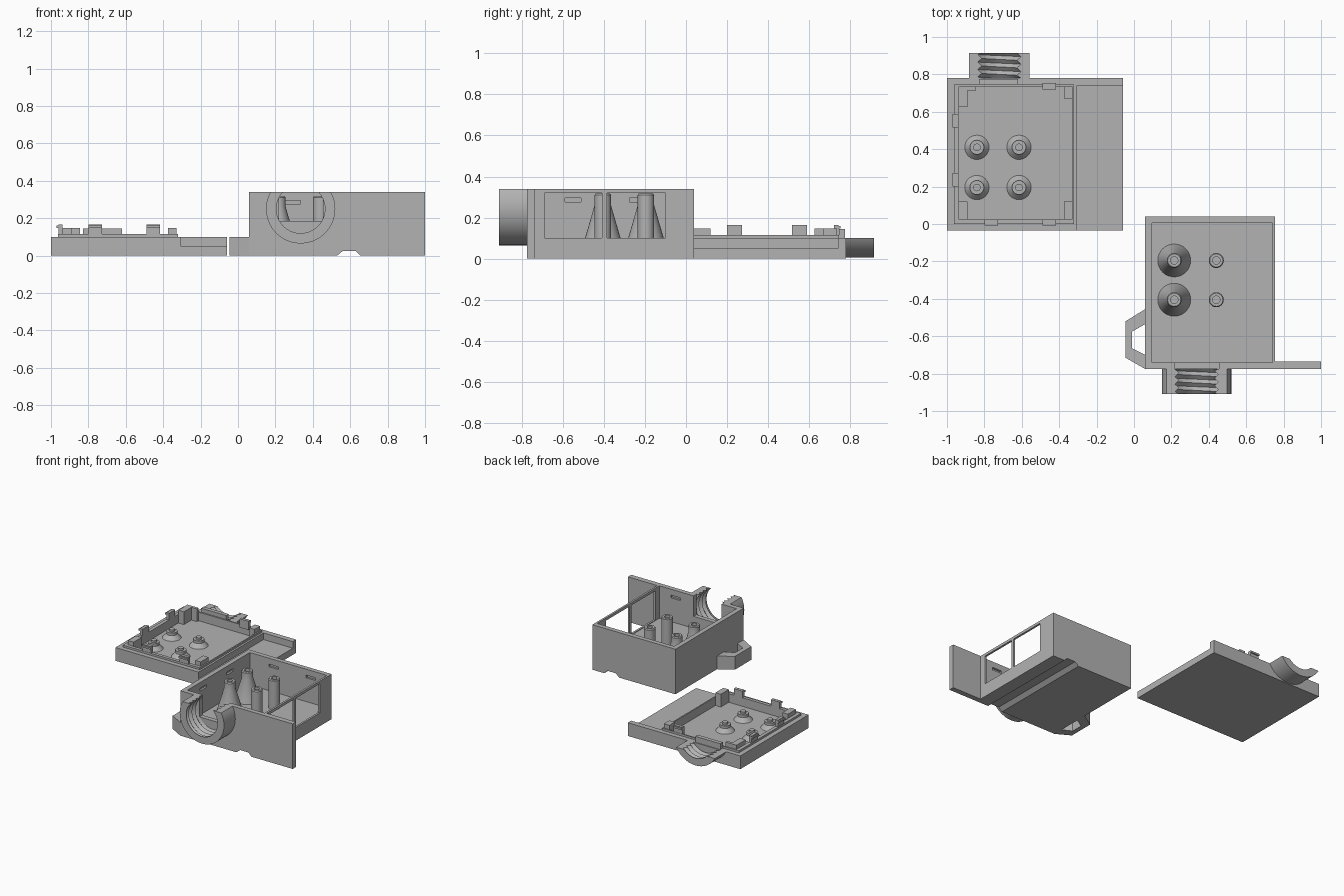
import bpy, bmesh, math
from mathutils import Vector

if "Cube" in bpy.data.objects:
    bpy.data.objects.remove(bpy.data.objects["Cube"])

grey = bpy.data.materials.new("grey plastic")
grey.diffuse_color = (0.45, 0.45, 0.45, 1)
grey.use_nodes = True
grey.node_tree.nodes["Principled BSDF"].inputs["Base Color"].default_value = grey.diffuse_color


def finish(name, bm, smooth=False):
    bmesh.ops.recalc_face_normals(bm, faces=bm.faces)
    me = bpy.data.meshes.new(name)
    bm.to_mesh(me)
    bm.free()
    me.materials.append(grey)
    ob = bpy.data.objects.new(name, me)
    bpy.context.collection.objects.link(ob)
    if smooth:
        bpy.ops.object.select_all(action='DESELECT')
        ob.select_set(True)
        bpy.context.view_layer.objects.active = ob
        bpy.ops.object.shade_smooth_by_angle(angle=math.radians(30))
    return ob


def prism(name, pts, axis, a, b):
    """Extrude a 2D outline along y (points x,z) or z (points x,y)."""
    bm = bmesh.new()
    vs = [bm.verts.new((p, a, q) if axis == 'y' else (p, q, a)) for p, q in pts]
    f = bm.faces.new(vs)
    r = bmesh.ops.extrude_face_region(bm, geom=[f])
    d = Vector((0, b - a, 0)) if axis == 'y' else Vector((0, 0, b - a))
    bmesh.ops.translate(bm, vec=d, verts=[v for v in r['geom'] if isinstance(v, bmesh.types.BMVert)])
    return finish(name, bm)


def box(name, x0, x1, y0, y1, z0, z1):
    return prism(name, [(x0, y0), (x1, y0), (x1, y1), (x0, y1)], 'z', z0, z1)


def boolean(target, others, op):
    bpy.context.view_layer.objects.active = target
    for o in others:
        m = target.modifiers.new(op, 'BOOLEAN')
        m.operation, m.solver, m.object = op, 'EXACT', o
        bpy.ops.object.modifier_apply(modifier=m.name)
        bpy.data.objects.remove(o)


def lathe(name, x, y, profile, n=32):
    """Revolve (radius, z) points about a vertical axis."""
    bm = bmesh.new()
    rings = []
    for r, z in profile:
        rings.append([bm.verts.new((x + r * math.cos(t), y + r * math.sin(t), z))
                      for t in (2 * math.pi * i / n for i in range(n))])
    for a, b in zip(rings, rings[1:]):
        for i in range(n):
            j = (i + 1) % n
            bm.faces.new((a[i], a[j], b[j], b[i]))
    bm.faces.new(rings[-1])
    bm.faces.new(rings[0])
    return finish(name, bm, True)


def threaded_collar(name, cx, cz, y0, y1, top, n=72):
    """Tube along y with a helical inner thread, sliced flat at the top."""
    bm = bmesh.new()
    outer, pitch, rings = 0.185, 0.04, []
    for i in range(n + 1):
        t = 2 * math.pi * i / n - 1.5 * math.pi   # seam at the top, which is sliced off
        c, s = math.cos(t), math.sin(t)
        prof = [(outer, y0)]
        for k in range(-1, 10):
            y = min(max(y0 + (k - 2 * i / n + 1) * pitch / 2, y0), y1)
            prof.append((0.130 if k % 2 else 0.147, y))
        prof.append((outer, y1))
        rings.append([bm.verts.new((cx + r * c, y, cz + r * s)) for r, y in prof])
    for a, b in zip(rings, rings[1:]):
        m = len(a)
        for k in range(m):
            l = (k + 1) % m
            bm.faces.new((a[k], a[l], b[l], b[k]))
    bmesh.ops.remove_doubles(bm, verts=bm.verts, dist=1e-5)
    cut = bmesh.ops.bisect_plane(bm, geom=bm.verts[:] + bm.edges[:] + bm.faces[:],
                                 plane_co=(0, 0, top), plane_no=(0, 0, 1), clear_outer=True)
    edges = [e for e in cut['geom_cut'] if isinstance(e, bmesh.types.BMEdge)]
    bmesh.ops.holes_fill(bm, edges=edges, sides=0)
    return finish(name, bm, True)


# ---- Case: shell with a long front wall and a groove underneath
H, FLOOR = 0.34, 0.095
case = prism("case_shell", [(0.06, -0.775), (1, -0.775), (1, -0.735), (0.755, -0.735),
                            (0.755, 0.04), (0.06, 0.04)], 'z', 0, H)
cutters = [box("cavity", 0.095, 0.74, -0.74, 0.005, FLOOR, 0.5),
           prism("groove", [(0.53, -0.01), (0.53, 0), (0.56, 0.025), (0.63, 0.025),
                            (0.655, 0), (0.655, -0.01)], 'y', -0.9, 0.2),
           box("collar_slot", 0.22, 0.455, -0.8, -0.72, 0.185, 0.5),
           box("window_a", 0.73, 0.8, -0.69, -0.408, 0.1, 0.32),
           box("window_b", 0.73, 0.8, -0.384, -0.1, 0.1, 0.32)]
# Snap slots inside the walls
for y in (-0.59, -0.275):
    cutters.append(box("slot", 0.08, 0.11, y, y + 0.08, 0.275, 0.295))
for x in (0.255, 0.565):
    cutters.append(box("slot", x, x + 0.08, -0.01, 0.02, 0.275, 0.295))
cutters.append(box("slot", 0.565, 0.645, -0.755, -0.73, 0.275, 0.295))
boolean(case, cutters, 'DIFFERENCE')

# Strap loop on the left side
for nm, pts in (("strap_loop_back", [(0.06, -0.455), (-0.045, -0.52), (-0.01, -0.575), (0.06, -0.535)]),
                ("strap_loop_bar", [(-0.045, -0.52), (-0.045, -0.715), (-0.01, -0.665), (-0.01, -0.575)]),
                ("strap_loop_front", [(-0.045, -0.715), (0.06, -0.775), (0.06, -0.70), (-0.01, -0.665)])):
    prism(nm, pts, 'z', 0, 0.1)

threaded_collar("case_collar", 0.335, 0.25, -0.91, -0.775, H)

# Standing posts with screw holes
for y in (-0.405, -0.195):
    tip = [(0.04, 0.31), (0.035, 0.317), (0.02, 0.317), (0.02, 0.2)]
    lathe("flared_post", 0.215, y, [(0.088, FLOOR), (0.04, 0.26)] + tip)
    lathe("slim_post", 0.44, y, [(0.04, FLOOR)] + tip)

# ---- Lid: plate with lip, recess and a lowered shelf
lid = box("lid_plate", -1, -0.06, -0.035, 0.78, 0, 0.1)
boolean(lid, [box("lip", -0.963, -0.32, 0, 0.745, 0.05, 0.115)], 'UNION')
boolean(lid, [box("recess", -0.937, -0.33, 0.025, 0.735, 0.05, 0.3),
              box("shelf", -0.305, 0, -0.1, 0.74, 0.05, 0.3)], 'DIFFERENCE')
threaded_collar("lid_collar", -0.72, 0.19, 0.78, 0.915, 0.1)
box("collar_plug", -0.83, -0.62, 0.745, 0.775, 0.1, 0.145)

# Snap tabs, each with a small ridge outside
for y in (0.2, 0.515):
    box("snap_tab", -0.96, -0.937, y, y + 0.073, 0.1, 0.165)
    box("snap_ridge", -0.97, -0.96, y, y + 0.073, 0.147, 0.16)
for x in (-0.8, -0.49):
    box("snap_tab", x, x + 0.073, 0.002, 0.025, 0.1, 0.165)
    box("snap_ridge", x, x + 0.073, -0.008, 0.002, 0.147, 0.16)
box("snap_tab", -0.49, -0.417, 0.72, 0.743, 0.1, 0.165)
box("snap_ridge", -0.49, -0.417, 0.743, 0.753, 0.147, 0.16)

# Corner blocks
for x0, x1, y0, y1 in ((-0.937, -0.89, 0.025, 0.12), (-0.375, -0.33, 0.025, 0.12),
                       (-0.375, -0.33, 0.67, 0.735), (-0.937, -0.89, 0.625, 0.735),
                       (-0.89, -0.845, 0.715, 0.735)):
    box("corner_block", x0, x1, y0, y1, 0.05, 0.147)

# Conical bosses with locating pins
for x in (-0.84, -0.615):
    for y in (0.195, 0.41):
        lathe("lid_boss", x, y, [(0.065, 0.05), (0.038, 0.08), (0.038, 0.1),
                                 (0.02, 0.1), (0.02, 0.115)])
